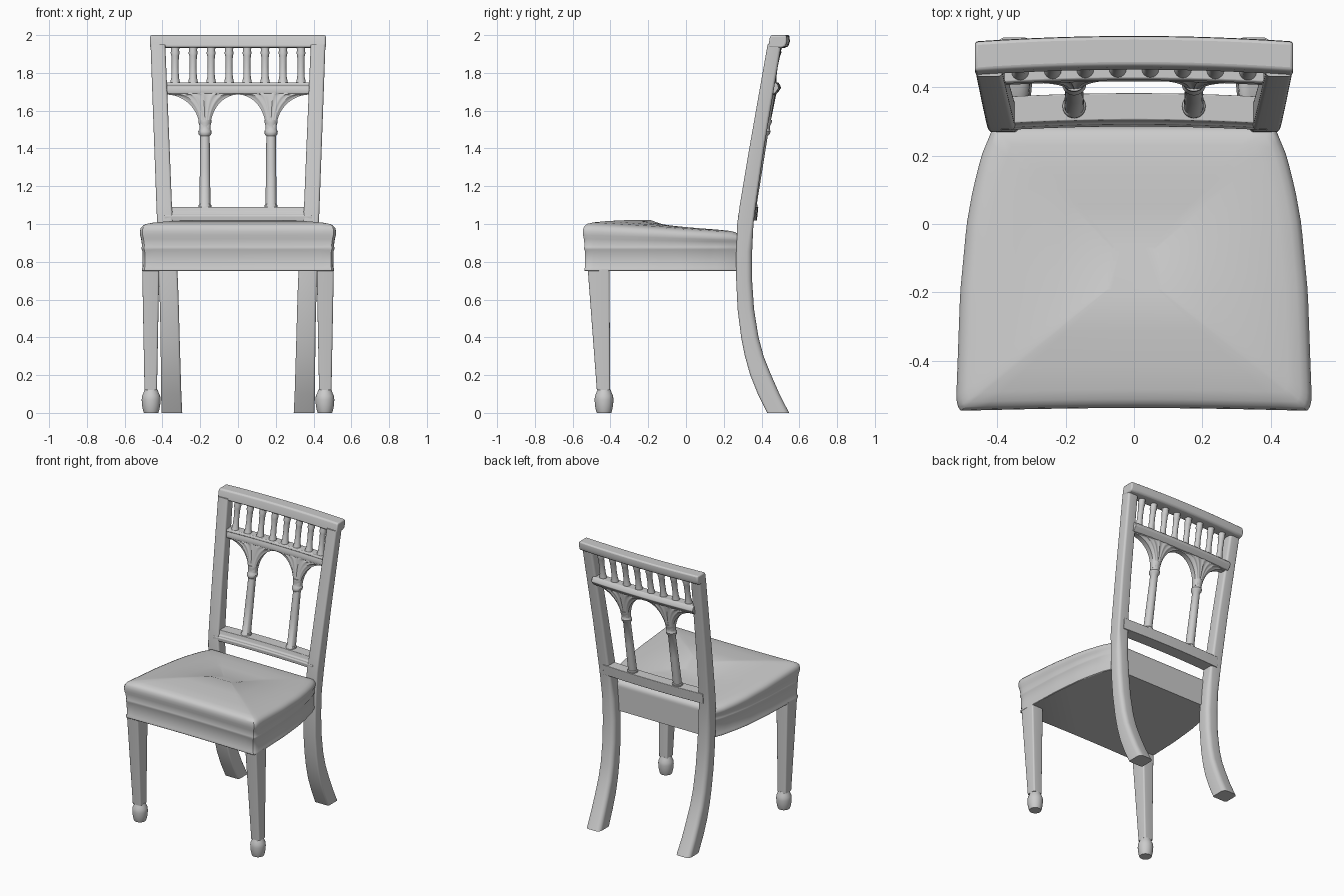
import bpy, bmesh, math

if "Cube" in bpy.data.objects:
    bpy.data.objects.remove(bpy.data.objects["Cube"])


def loft(name, rings, bevel=0.0):
    """Skin a list of equal-length point rings and cap both ends."""
    bm = bmesh.new()
    vs = [[bm.verts.new(p) for p in ring] for ring in rings]
    n = len(rings[0])
    for a, b in zip(vs, vs[1:]):
        for i in range(n):
            j = (i + 1) % n
            bm.faces.new((a[i], a[j], b[j], b[i]))
    bm.faces.new(vs[0])
    bm.faces.new(vs[-1])
    bmesh.ops.recalc_face_normals(bm, faces=bm.faces)
    me = bpy.data.meshes.new(name)
    bm.to_mesh(me)
    bm.free()
    ob = bpy.data.objects.new(name, me)
    bpy.context.collection.objects.link(ob)
    if bevel:
        m = ob.modifiers.new("Bevel", 'BEVEL')
        m.width, m.segments, m.limit_method = bevel, 3, 'ANGLE'
    bpy.ops.object.select_all(action='DESELECT')
    ob.select_set(True)
    bpy.context.view_layer.objects.active = ob
    bpy.ops.object.shade_smooth_by_angle(angle=math.radians(40))
    return ob


def round_rect(x0, x1, y0, y1, z, rf, rb, seg=5):
    """Rectangle with front corner radius rf and back corner radius rb."""
    pts = []
    for cx, cy, a0, r in ((x1 - rb, y1 - rb, 0, rb), (x0 + rb, y1 - rb, 90, rb),
                          (x0 + rf, y0 + rf, 180, rf), (x1 - rf, y0 + rf, 270, rf)):
        for i in range(seg + 1):
            a = math.radians(a0 + 90 * i / seg)
            pts.append((cx + r * math.cos(a), cy + r * math.sin(a), z))
    return pts


def lathe(name, x, profile, y_at, sides=24):
    """Round rings (z, radius) strung along a centre line y_at(z)."""
    return loft(name, [[(x + r * math.cos(t * math.tau / sides),
                         y_at(z) + r * math.sin(t * math.tau / sides), z)
                        for t in range(sides)] for z, r in profile])


def bow(x):
    return 0.015 * (1 - (x / 0.45) ** 2)


def lean(z):
    return 0.315 + 0.172 * (z - 1.0)


def rail(name, half, profile, bevel):
    """Horizontal back rail: a (y, z) profile swept along a gentle bow."""
    xs = [-half + 2 * half * i / 16 for i in range(17)]
    return loft(name, [[(x, y + bow(x), z) for y, z in profile] for x in xs], bevel)


def lerp_table(table, t):
    for (a, va), (b, vb) in zip(table, table[1:]):
        if t <= b:
            return va + (vb - va) * (t - a) / (b - a)
    return table[-1][1]


# Seat: bowed plan outline stacked through rail mouldings and domed cushion
width = [(-0.545, 0.505), (-0.53, 0.516), (-0.5, 0.518), (-0.2, 0.507), (0.0, 0.488),
         (0.1, 0.47), (0.2, 0.445), (0.285, 0.41)]
ys = [-0.545, -0.535, -0.52, -0.5] + [-0.5 + 0.785 * i / 20 for i in range(1, 21)]
right = [(lerp_table(width, y), y) for y in ys]
outline = (right + [(0.41 * (1 - i / 8), 0.285) for i in range(1, 16)]
           + [(-x, y) for x, y in reversed(right)]
           + [(0.505 * (i / 8 - 1), -0.545 + 0.008 * math.sin(math.pi * i / 16)) for i in range(1, 16)])
levels = [(.75, .975), (.753, .982), (.765, .982), (.772, .974), (.86, .978), (.866, .985),
          (.878, .985), (.884, .98), (.92, .99), (.94, 1.0), (.96, 1.003), (.978, .995),
          (.99, .975), (.999, .94), (1.006, .87), (1.013, .7), (1.018, .45), (1.02, .15)]
rings = []
for z, s in levels:
    k = min(1, max(0, (z - 0.89) / 0.08))
    rings.append([(x * s, -0.13 + (y + 0.13) * (s if y < 0.2 or z > 0.97 else 1),
                   z - 0.042 * k * (y + 0.5) / 0.78) for x, y in outline])
loft("seat", rings)

# Back posts running down into sabre legs: z, inner x, outer x, front y, back y
post = [(0, .295, .405, .43, .546), (.1, .3, .407, .38, .495), (.2, .303, .408, .34, .451),
        (.3, .306, .409, .312, .411), (.4, .309, .41, .292, .384), (.55, .313, .413, .273, .36),
        (.7, .318, .418, .266, .35), (.85, .328, .423, .266, .35), (1.0, .343, .428, .271, .357),
        (1.1, .35, .432, .285, .37), (1.4, .362, .443, .335, .413), (1.95, .385, .463, .432, .505)]
for side in (1, -1):
    loft("back_post", [round_rect(*sorted((side * a, side * b)), f, k, z, 0.012,
                                  0.03 if z < 0.9 else 0.015)
                       for z, a, b, f, k in post])

# Front legs: square taper on a round turned foot
for side in (1, -1):
    legs = [(.76, .045, -.52, -.405), (.12, .033, -.472, -.402)]
    loft("front_leg", [round_rect(side * .462 - h, side * .462 + h, f, k, z, .01, .01)
                       for z, h, f, k in legs])
    lathe("front_foot", side * .46,
          [(0, .038), (.01, .042), (.04, .048), (.07, .05), (.09, .048), (.105, .041), (.125, .034)],
          lambda z: -.434)

# Horizontal rails of the back
rail("top_rail", .465, [(.435, 1.935), (.505, 1.932), (.527, 1.94), (.535, 1.965),
                        (.533, 2.0), (.45, 2.0), (.444, 1.985)], .009)
rail("arch_rail", .395, [(.405, 1.69), (.465, 1.69), (.478, 1.705), (.488, 1.72), (.483, 1.737),
                         (.472, 1.75), (.412, 1.75), (.405, 1.738), (.41, 1.73), (.402, 1.708)], .003)
rail("lower_rail", .39, [(.272, 1.018), (.36, 1.018), (.368, 1.09), (.29, 1.09), (.284, 1.064),
                         (.276, 1.056), (.276, 1.048), (.27, 1.042)], .003)

# Short turned balusters between the upper rails
for i in range(8):
    x = -.333 + .0952 * i
    lathe("baluster", x, [(1.745, .026), (1.76, .024), (1.775, .02), (1.83, .018), (1.89, .02),
                          (1.905, .024), (1.92, .021), (1.94, .024)],
          lambda z: lean(z) + bow(x) - .005, 16)

# Columns with ringed capitals
for side in (1, -1):
    lathe("column", side * .175,
          [(1.085, .034), (1.1, .034), (1.105, .029), (1.3, .027), (1.465, .025), (1.475, .033),
           (1.49, .036), (1.5, .03), (1.52, .028), (1.535, .034), (1.55, .034)],
          lambda z: lean(z) + bow(.175))

# Fluted fan spandrels spreading from each column into the arches
for side in (1, -1):
    rings = []
    for k in range(19):
        a = math.radians(5 * k)
        z = 1.505 + 0.18 * math.sin(a)
        xi = 0.147 * math.cos(a)                     # edge of the centre arch
        xo = 0.38 - 0.177 * math.cos(a)              # edge of the side arch
        ring = []
        for face in (-1, 1):
            for i in range(41):
                u = i / 40 if face < 0 else 1 - i / 40
                x = xi + (xo - xi) * u
                depth = (.026 + .006 * math.sin(a)) * (1 - .45 * abs(2 * u - 1) ** 4)
                depth -= .005 * math.sin(a) * abs(math.sin(6 * math.pi * u))
                ring.append((side * x, lean(z) + bow(x) + face * depth, z))
        rings.append(ring)
    rings.append([(x, y + .172 * .012, z + .012) for x, y, z in rings[-1]])
    loft("arch_spandrel", rings)
